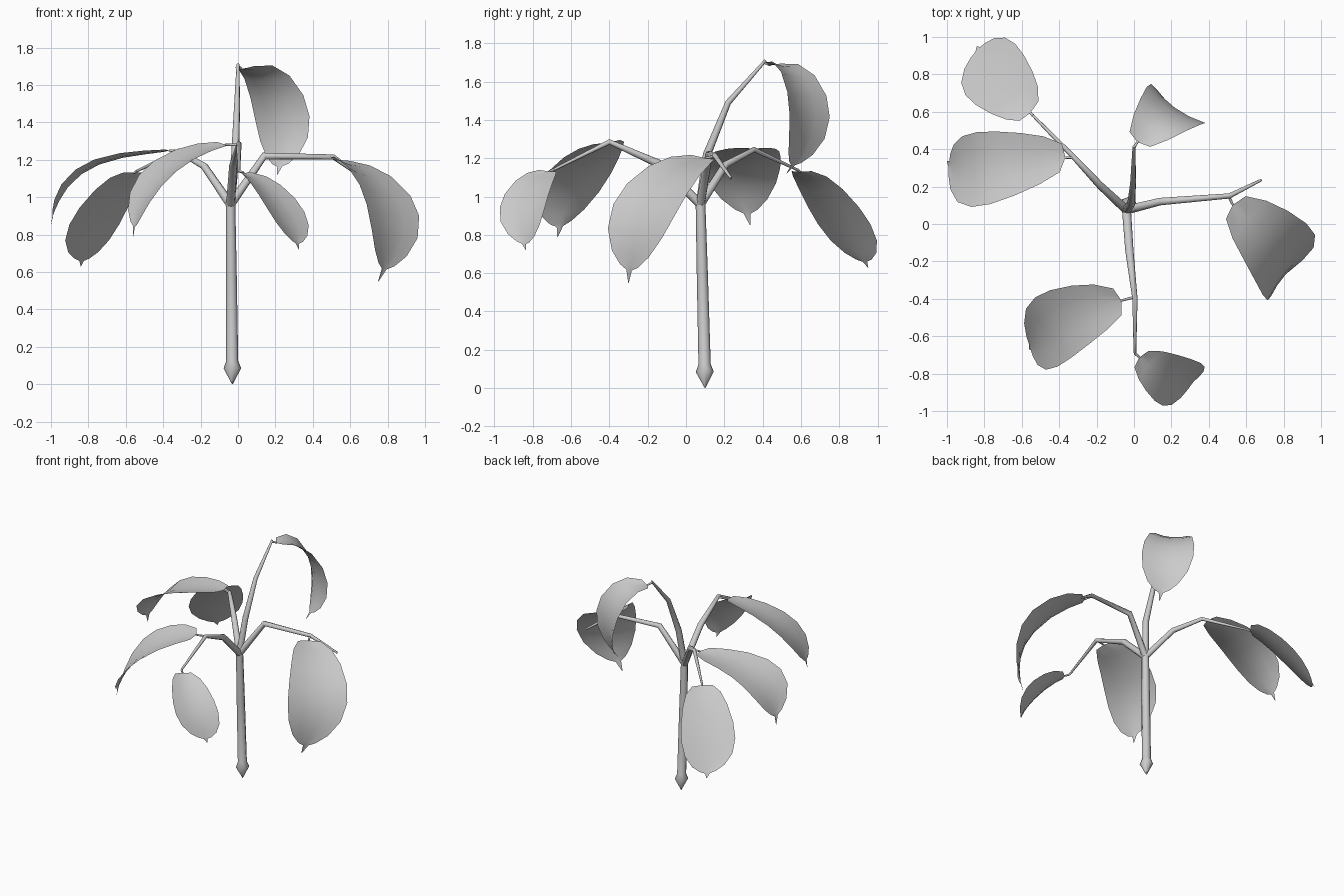
import bpy, bmesh
from mathutils import Vector

if "Cube" in bpy.data.objects:
    bpy.data.objects.remove(bpy.data.objects["Cube"])


def tube(name, pts):
    """Eight-sided tapered tube through (x, y, z, radius) points."""
    cu = bpy.data.curves.new(name, 'CURVE')
    cu.dimensions = '3D'
    cu.bevel_depth = 1.0
    cu.bevel_resolution = 2
    cu.use_fill_caps = True
    sp = cu.splines.new('POLY')
    sp.points.add(len(pts) - 1)
    for p, (x, y, z, r) in zip(sp.points, pts):
        p.co = (x, y, z, 1)
        p.radius = r
    tmp = bpy.data.objects.new(name + "_path", cu)
    bpy.context.collection.objects.link(tmp)
    dg = bpy.context.evaluated_depsgraph_get()
    me = bpy.data.meshes.new_from_object(tmp.evaluated_get(dg))
    bpy.data.objects.remove(tmp)
    ob = bpy.data.objects.new(name, me)
    bpy.context.collection.objects.link(ob)
    smooth(ob)


def smooth(ob):
    bpy.ops.object.select_all(action='DESELECT')
    bpy.context.view_layer.objects.active = ob
    ob.select_set(True)
    bpy.ops.object.shade_smooth_by_angle(angle=0.9)


def midrib(p, t):
    """Cubic through four points at t = 0, 1/3, 2/3, 1."""
    s = 3 * t
    return (p[0] * (-(s - 1) * (s - 2) * (s - 3) / 6) + p[1] * (s * (s - 2) * (s - 3) / 2)
            + p[2] * (-s * (s - 1) * (s - 3) / 2) + p[3] * (s * (s - 1) * (s - 2) / 6))


# shared leaf outline: position along the midrib, relative half width
OUTLINE = [(0, .05), (.03, .38), (.17, .64), (.33, .83), (.5, .97), (.64, 1), (.77, .88),
           (.87, .6), (.925, .3), (.945, .09), (1, .01)]
ACROSS = (-1, -.5, 0, .5, 1)


def leaf(name, stalk, rib, side, fold=.03):
    """Drooping leaf blade with a drip tip, plus its little stalk."""
    rib = [Vector(p) for p in rib]
    side = Vector(side)
    up = 1 if side.cross(rib[1] - rib[0]).z > 0 else -1
    bm = bmesh.new()
    rows = []
    for t, w in OUTLINE:
        c = midrib(rib, t)
        tan = midrib(rib, t + .01) - midrib(rib, t - .01)
        n = side.cross(tan).normalized() * up
        rows.append([bm.verts.new(c + side * w * u + n * fold * w * (u * u - .4))
                     for u in ACROSS])
    for a, b in zip(rows, rows[1:]):
        for i in range(len(ACROSS) - 1):
            f = [a[i], a[i + 1], b[i + 1], b[i]]
            bm.faces.new(f if up > 0 else f[::-1])
    me = bpy.data.meshes.new(name)
    bm.to_mesh(me)
    bm.free()
    ob = bpy.data.objects.new(name, me)
    bpy.context.collection.objects.link(ob)
    smooth(ob)
    tube(name + "_stalk", [(*stalk, .008), (*rib[0], .006)])


# trunk with pointed foot
tube("trunk", [(-.03, .1, 0, .002), (-.03, .098, .085, .047), (-.031, .097, .125, .032),
               (-.036, .085, .6, .029), (-.04, .075, .99, .025)])

# branches
tube("front_branch", [(-.04, .075, .96, .024), (-.025, -.14, 1.17, .022),
                      (.005, -.40, 1.285, .014), (.005, -.69, 1.14, .007)])
tube("right_branch", [(-.04, .075, .96, .024), (.14, .12, 1.22, .020),
                      (.51, .15, 1.215, .014), (.68, .235, 1.095, .007)])
tube("left_branch", [(-.04, .075, .96, .024), (-.18, .205, 1.165, .020),
                     (-.32, .355, 1.245, .014), (-.54, .58, 1.14, .007)])
tube("back_branch", [(-.04, .075, .96, .024), (-.015, .11, 1.22, .022),
                     (-.005, .22, 1.49, .016), (0, .415, 1.71, .008)])

# leaves
leaf("front_left_leaf", (.005, -.39, 1.28),
     [(-.07, -.41, 1.28), (-.28, -.48, 1.215), (-.47, -.58, 1.06), (-.56, -.67, .79)],
     (.06, -.185, -.03))
leaf("front_tip_leaf", (.005, -.69, 1.14),
     [(.03, -.715, 1.13), (.14, -.79, 1.06), (.25, -.85, .91), (.325, -.835, .72)],
     (.10, .115, -.01))
leaf("right_leaf", (.505, .15, 1.21),
     [(.53, .10, 1.20), (.70, -.06, 1.12), (.82, -.22, .90), (.75, -.30, .55)],
     (.14, .16, -.03))
leaf("left_leaf", (-.32, .355, 1.245),
     [(-.37, .355, 1.25), (-.62, .32, 1.22), (-.86, .29, 1.12), (-1.0, .335, .85)],
     (.015, .2, 0))
leaf("left_tip_leaf", (-.54, .58, 1.14),
     [(-.555, .595, 1.13), (-.65, .70, 1.03), (-.77, .83, .83), (-.84, .95, .63)],
     (.133, .137, 0), .02)
leaf("back_leaf", (0, .41, 1.70),
     [(.02, .44, 1.685), (.15, .575, 1.63), (.23, .63, 1.40), (.21, .525, 1.12)],
     (.145, -.105, .01))
